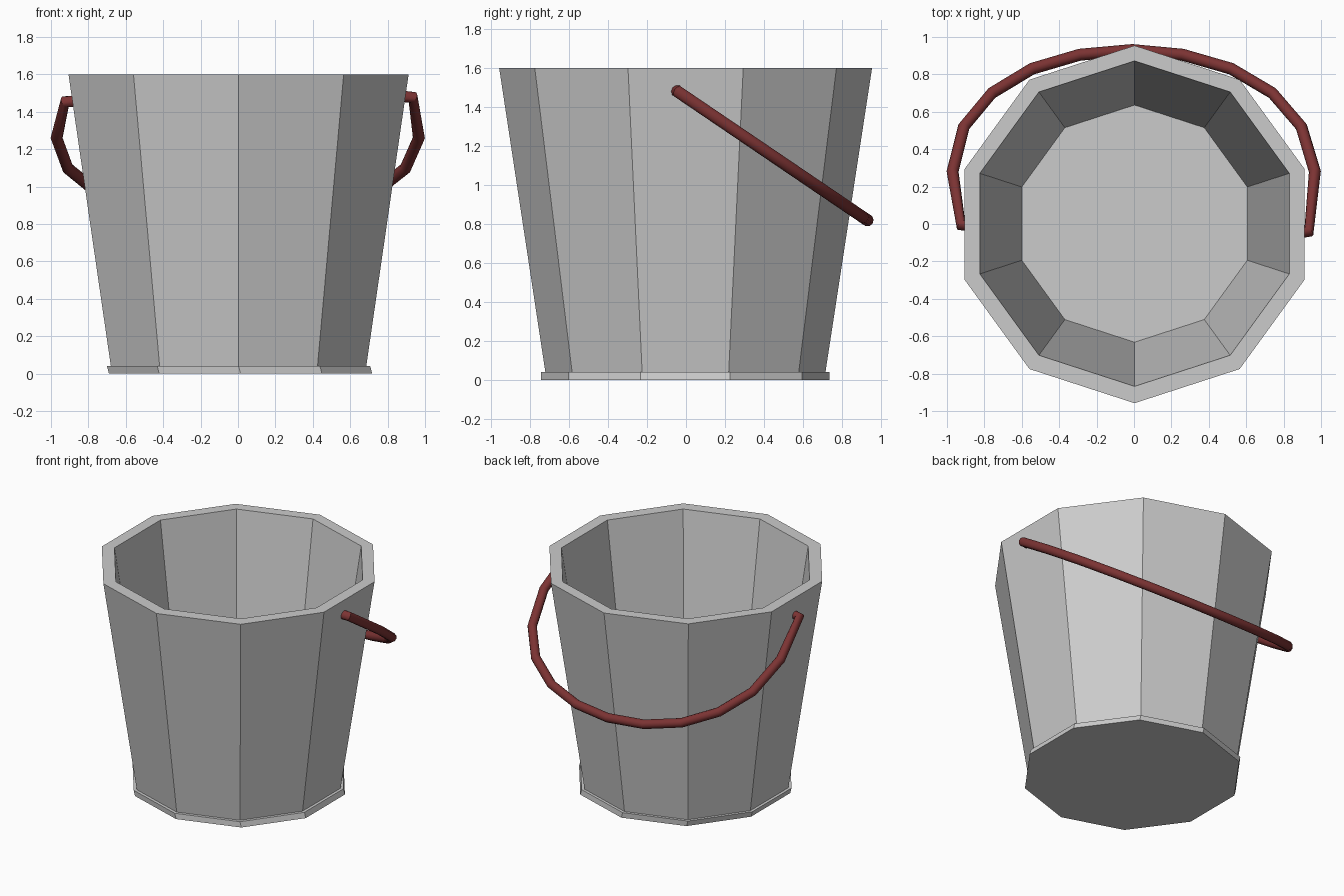
import bpy, bmesh, math
from mathutils import Vector

cube = bpy.data.objects.get("Cube")
if cube:
    bpy.data.objects.remove(cube, do_unlink=True)

SIDES = 10


def material(name, color):
    m = bpy.data.materials.new(name)
    m.use_nodes = True
    m.diffuse_color = color
    m.node_tree.nodes["Principled BSDF"].inputs["Base Color"].default_value = color
    return m


grey = material("bucket grey", (0.6, 0.6, 0.6, 1))
red = material("handle dark red", (0.2, 0.033, 0.033, 1))


def lathe(name, profile, capped, mat):
    """Ten-sided shell through (radius, z, centre x, centre y) rings."""
    bm = bmesh.new()
    rings = []
    for r, z, cx, cy in profile:
        ring = []
        for i in range(SIDES):
            a = math.pi / 2 + math.tau * i / SIDES
            ring.append(bm.verts.new((cx + r * math.cos(a), cy + r * math.sin(a), z)))
        rings.append(ring)
    for low, high in zip(rings, rings[1:]):
        for i in range(SIDES):
            j = (i + 1) % SIDES
            bm.faces.new((low[i], low[j], high[j], high[i]))
    if capped:
        bm.faces.new(rings[0][::-1])
        bm.faces.new(rings[-1])
    mesh = bpy.data.meshes.new(name)
    bm.to_mesh(mesh)
    bm.free()
    mesh.materials.append(mat)
    obj = bpy.data.objects.new(name, mesh)
    bpy.context.collection.objects.link(obj)
    return obj


# Base plate, slightly skewed; its top is also the bucket floor
lathe("base_plate", [(0.74, 0, 0.014, -0.004), (0.74, 0.04, 0.003, -0.004)], True, grey)

# Flared wall: outside, flat rim, inside
lathe("bucket_wall", [(0.718, 0.04, 0.003, -0.003), (0.956, 1.6, 0.003, -0.002),
                      (0.87, 1.6, 0.003, 0.002), (0.634, 0.04, 0.003, 0.002)], False, grey)

# Handle: a bent rod lying in one tilted plane, ends hooked into the wall
path = [(-0.86, -0.01), (-0.925, -0.005), (-0.97, 0.28), (-0.91, 0.52), (-0.76, 0.70),
        (-0.545, 0.83), (-0.29, 0.905), (-0.01, 0.93), (0.26, 0.905), (0.52, 0.83),
        (0.74, 0.70), (0.895, 0.52), (0.967, 0.28), (0.935, -0.04), (0.86, -0.05)]
curve = bpy.data.curves.new("handle", "CURVE")
curve.dimensions = "3D"
curve.bevel_depth = 0.032
curve.bevel_resolution = 3
curve.use_fill_caps = True
spline = curve.splines.new("POLY")
spline.points.add(len(path) - 1)
for p, (x, y) in zip(spline.points, path):
    p.co = (x, y, 1.45 - 0.678 * y, 1)
curve.materials.append(red)
handle = bpy.data.objects.new("handle", curve)
bpy.context.collection.objects.link(handle)

# Turn the rod into a smooth mesh
bpy.ops.object.select_all(action="DESELECT")
handle.select_set(True)
bpy.context.view_layer.objects.active = handle
bpy.ops.object.convert(target="MESH")
bpy.ops.object.shade_smooth_by_angle(angle=math.radians(40))
